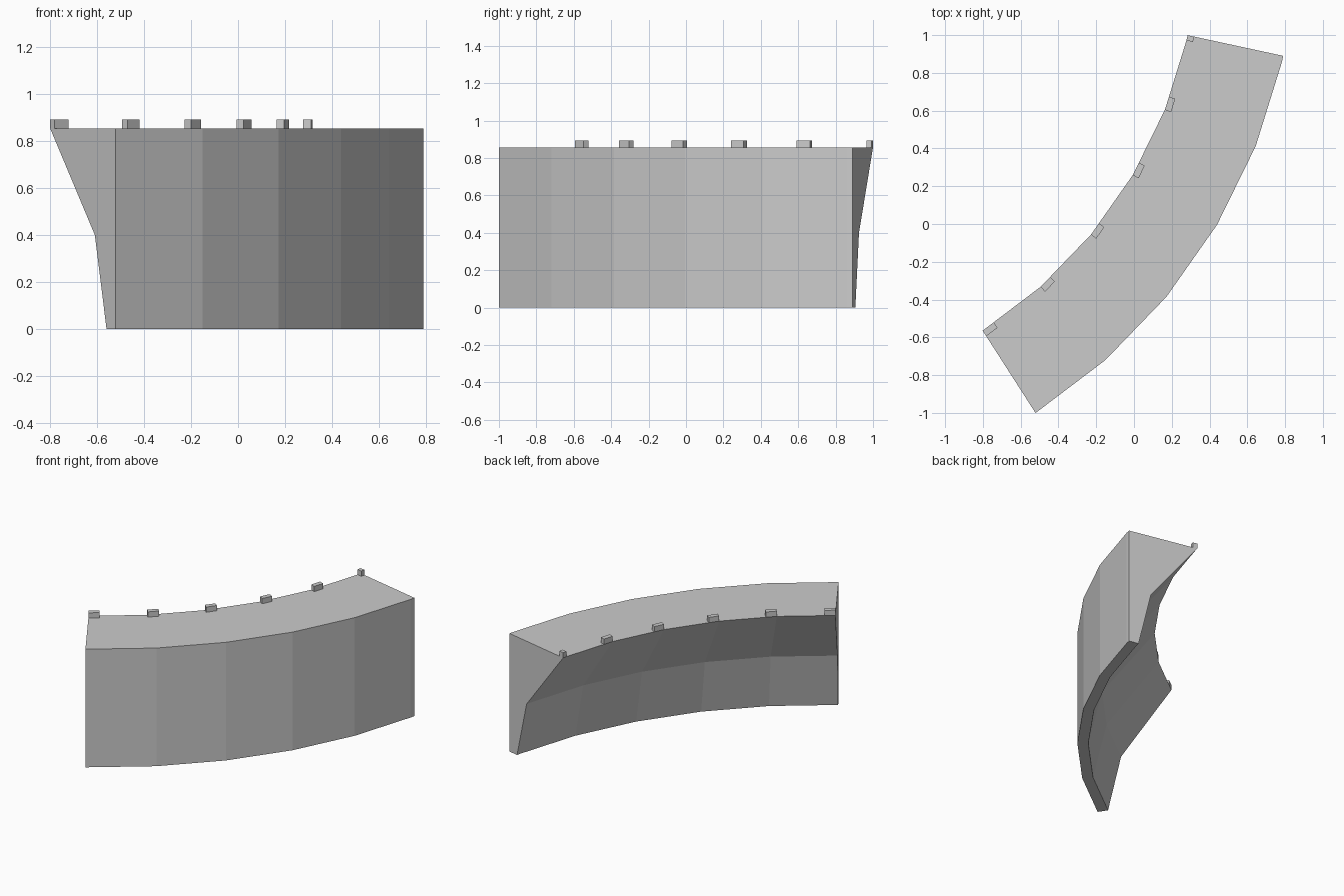
import bpy, bmesh
from math import radians
from mathutils import Vector, Matrix

if "Cube" in bpy.data.objects:
    bpy.data.objects.remove(bpy.data.objects["Cube"])

CENTRE = Vector((-2.142, 1.524, 0))
START, END, STEP = -57.3, -12.2, 8.89
# Five full facets and a thin closing sliver
STATIONS = [START + STEP * k for k in range(6)] + [END]


def ring(profile, angle):
    """Place a (radius, height) profile at an angle about the arc centre."""
    rot = Matrix.Rotation(radians(angle), 3, 'Z')
    return [CENTRE + rot @ Vector((r, 0, z)) for r, z in profile]


def loft(name, rings):
    """Skin consecutive cross-sections and cap both ends."""
    bm = bmesh.new()
    loops = [[bm.verts.new(p) for p in r] for r in rings]
    n = len(loops[0])
    for a, b in zip(loops, loops[1:]):
        for i in range(n):
            j = (i + 1) % n
            bm.faces.new((a[i], a[j], b[j], b[i]))
    bm.faces.new(loops[0])
    bm.faces.new(loops[-1])
    bmesh.ops.recalc_face_normals(bm, faces=bm.faces)
    mesh = bpy.data.meshes.new(name)
    bm.to_mesh(mesh)
    bm.free()
    obj = bpy.data.objects.new(name, mesh)
    bpy.context.collection.objects.link(obj)
    return obj


# Curved wall: vertical outer face, inner face flaring to a wide top
wall = [(3.0, 0), (3.0, 0.855), (2.482, 0.855), (2.835, 0.40), (2.927, 0)]
loft("curved_wall", [ring(wall, a) for a in STATIONS])

# Small studs along the inner top edge, one at the start of each facet
stud = [(2.482, 0.855), (2.517, 0.855), (2.517, 0.893), (2.482, 0.893)]
for k in range(6):
    first, following = ring(stud, STATIONS[k]), ring(stud, STATIONS[k + 1])
    t = 0.19 if k < 5 else 1.0      # last stud is cut short by the wall end
    loft(f"edge_stud_{k + 1}",
         [first, [p.lerp(q, t) for p, q in zip(first, following)]])
